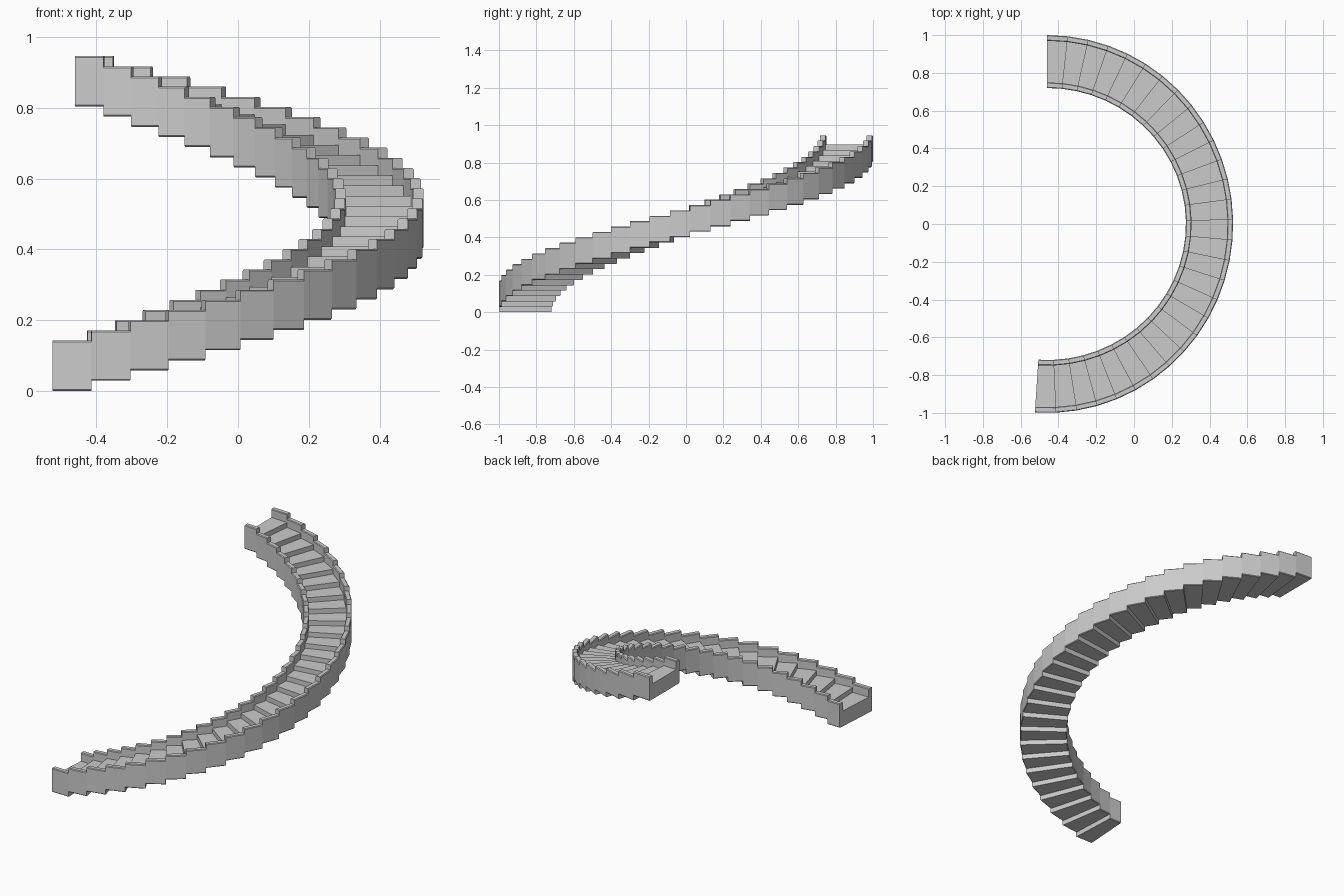
import bpy, bmesh
from math import sin, cos, radians

if "Cube" in bpy.data.objects:
    bpy.data.objects.remove(bpy.data.objects["Cube"])

STEPS, RISE = 29, 0.0287
START, END = radians(-93.7), radians(90)
CX, MID_R = -0.46, 0.86
TREAD, WALL_TOP, WALL_T, CH = 0.092, 0.142, 0.03, 0.004

# Trough-shaped cross-section: (side, inset from that side, height)
PROFILE = [
    (-1, CH, 0), (1, CH, 0), (1, 0, CH),
    (1, 0, WALL_TOP - CH), (1, CH, WALL_TOP),
    (1, WALL_T - CH, WALL_TOP), (1, WALL_T, WALL_TOP - CH), (1, WALL_T, TREAD),
    (-1, WALL_T, TREAD), (-1, WALL_T, WALL_TOP - CH), (-1, WALL_T - CH, WALL_TOP),
    (-1, CH, WALL_TOP), (-1, 0, WALL_TOP - CH), (-1, 0, CH),
]


def ring(bm, angle, z):
    """Cross-section placed at an angle round the bend; slightly wider at the ends."""
    half = 0.125 + 0.015 * sin(angle) ** 2
    verts = []
    for side, inset, h in PROFILE:
        r = MID_R + side * (half - inset)
        verts.append(bm.verts.new((CX + r * cos(angle), r * sin(angle), z + h)))
    return verts


# Curved flight: one prism per step, with tread and both side walls
bm = bmesh.new()
delta = (END - START) / STEPS
n = len(PROFILE)
for i in range(STEPS):
    a = ring(bm, START + i * delta, i * RISE)
    b = ring(bm, START + (i + 1) * delta, i * RISE)
    for j in range(n):
        k = (j + 1) % n
        bm.faces.new((a[j], a[k], b[k], b[j]))
    bm.faces.new(a[::-1])
    bm.faces.new(b)
bmesh.ops.recalc_face_normals(bm, faces=bm.faces)
mesh = bpy.data.meshes.new("curved_stair_flight")
bm.to_mesh(mesh)
bm.free()
stair = bpy.data.objects.new("curved_stair_flight", mesh)
bpy.context.collection.objects.link(stair)
